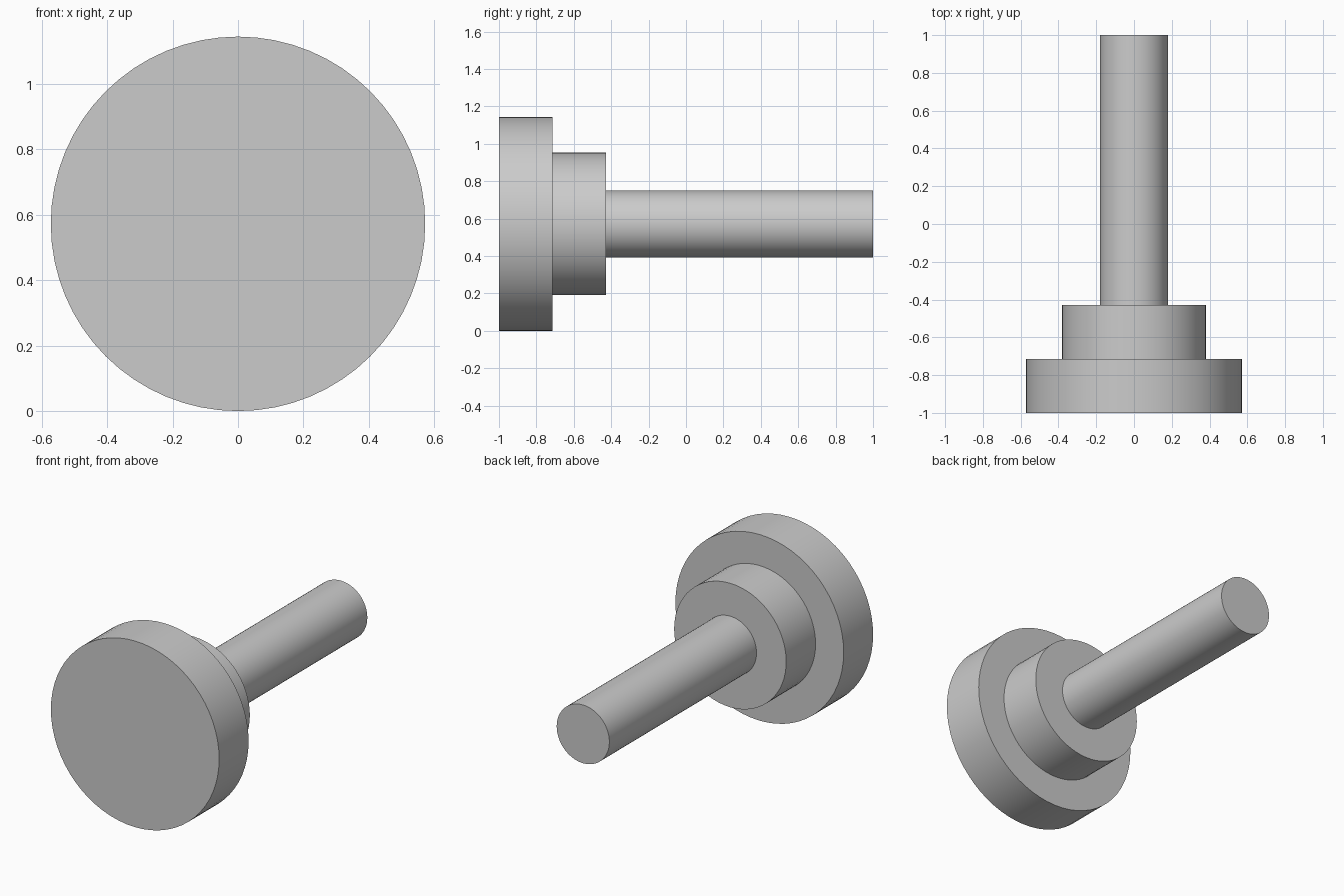
import bpy
import math

cube = bpy.data.objects.get("Cube")
if cube:
    bpy.data.objects.remove(cube, do_unlink=True)

AXIS_Z = 0.572

grey = bpy.data.materials.new("plain grey")
grey.use_nodes = True
colour = (0.6, 0.6, 0.6, 1)
grey.diffuse_color = colour
grey.node_tree.nodes["Principled BSDF"].inputs["Base Color"].default_value = colour


def disc(name, radius, y_front, y_back):
    """Solid cylinder lying along y."""
    bpy.ops.mesh.primitive_cylinder_add(
        vertices=64, radius=radius, depth=y_back - y_front,
        location=(0, (y_front + y_back) / 2, AXIS_Z),
        rotation=(math.pi / 2, 0, 0))
    part = bpy.context.object
    part.name = name
    part.data.materials.append(grey)
    bpy.ops.object.shade_smooth_by_angle(angle=math.radians(30))


# Wide head, stepped collar and long shaft on one axis
disc("head", 0.572, -1, -0.714)
disc("collar", 0.381, -0.714, -0.429)
disc("shaft", 0.179, -0.429, 1)
